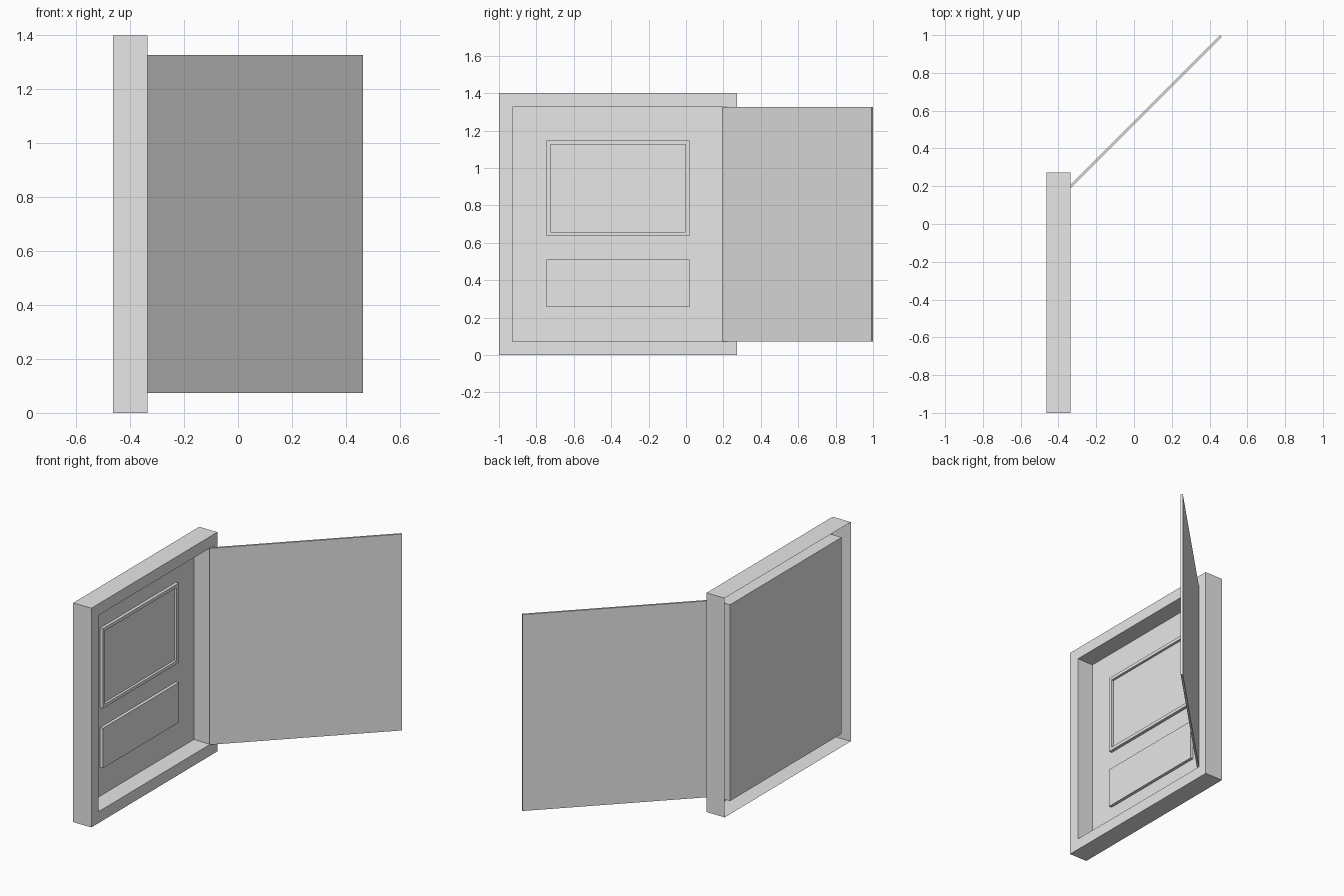
import bpy, bmesh
from mathutils import Vector

if "Cube" in bpy.data.objects:
    bpy.data.objects.remove(bpy.data.objects["Cube"])

grey = bpy.data.materials.new("plain grey")
grey.diffuse_color = (0.8, 0.8, 0.8, 1)
grey.use_nodes = True
grey.node_tree.nodes["Principled BSDF"].inputs["Base Color"].default_value = grey.diffuse_color


def finish(name, bm):
    mesh = bpy.data.meshes.new(name)
    bm.to_mesh(mesh)
    bm.free()
    mesh.materials.append(grey)
    obj = bpy.data.objects.new(name, mesh)
    bpy.context.collection.objects.link(obj)
    return obj


def stepped_shell(name, rect, steps):
    """Open-backed shell facing +x: rings at (x, margin) joined in order, last one capped."""
    y0, y1, z0, z1 = rect
    bm = bmesh.new()
    previous = None
    for x, m in steps:
        ring = [bm.verts.new((x, y, z)) for y, z in
                ((y0 + m, z0 + m), (y1 - m, z0 + m), (y1 - m, z1 - m), (y0 + m, z1 - m))]
        if previous:
            for i in range(4):
                j = (i + 1) % 4
                bm.faces.new((previous[i], previous[j], ring[j], ring[i]))
        previous = ring
    bm.faces.new(previous)
    return finish(name, bm)


BACK, FRONT, FLOOR = -0.464, -0.336, -0.451
MARGIN = 0.073

# Casing: outer walls, front rim and the recess, hollow at the back
stepped_shell("casing", (-1.0, 0.272, 0.0, 1.4),
              [(BACK, 0), (FRONT, 0), (FRONT, MARGIN), (FLOOR, MARGIN)])

# Upper panel: raised border with a sunken middle
stepped_shell("upper_panel", (-0.746, 0.018, 0.637, 1.147),
              [(FLOOR, 0), (FLOOR + 0.02, 0), (FLOOR + 0.02, 0.021), (FLOOR + 0.004, 0.021)])

# Lower panel: plain raised block
stepped_shell("lower_panel", (-0.746, 0.018, 0.256, 0.511),
              [(FLOOR, 0), (FLOOR + 0.02, 0)])

# Door: thin plate swung open at 45 degrees from the rim of the recess
along = Vector((1, 1, 0)).normalized() * 1.13
across = Vector((1, -1, 0)).normalized() * 0.013
hinge = Vector((0.455, 1.0, MARGIN)) - along
bm = bmesh.new()
base = bm.faces.new([bm.verts.new(p) for p in
                     (hinge, hinge + along, hinge + along + across, hinge + across)])
top = bmesh.ops.extrude_face_region(bm, geom=[base])
bmesh.ops.translate(bm, vec=(0, 0, 1.4 - 2 * MARGIN),
                    verts=[v for v in top["geom"] if isinstance(v, bmesh.types.BMVert)])
if not any(len(f.verts) == 4 and f.calc_center_median().z < MARGIN + 0.01 for f in bm.faces):
    bm.faces.new([v for v in bm.verts if v.co.z < MARGIN + 0.01])
bmesh.ops.recalc_face_normals(bm, faces=bm.faces)
finish("door", bm)
